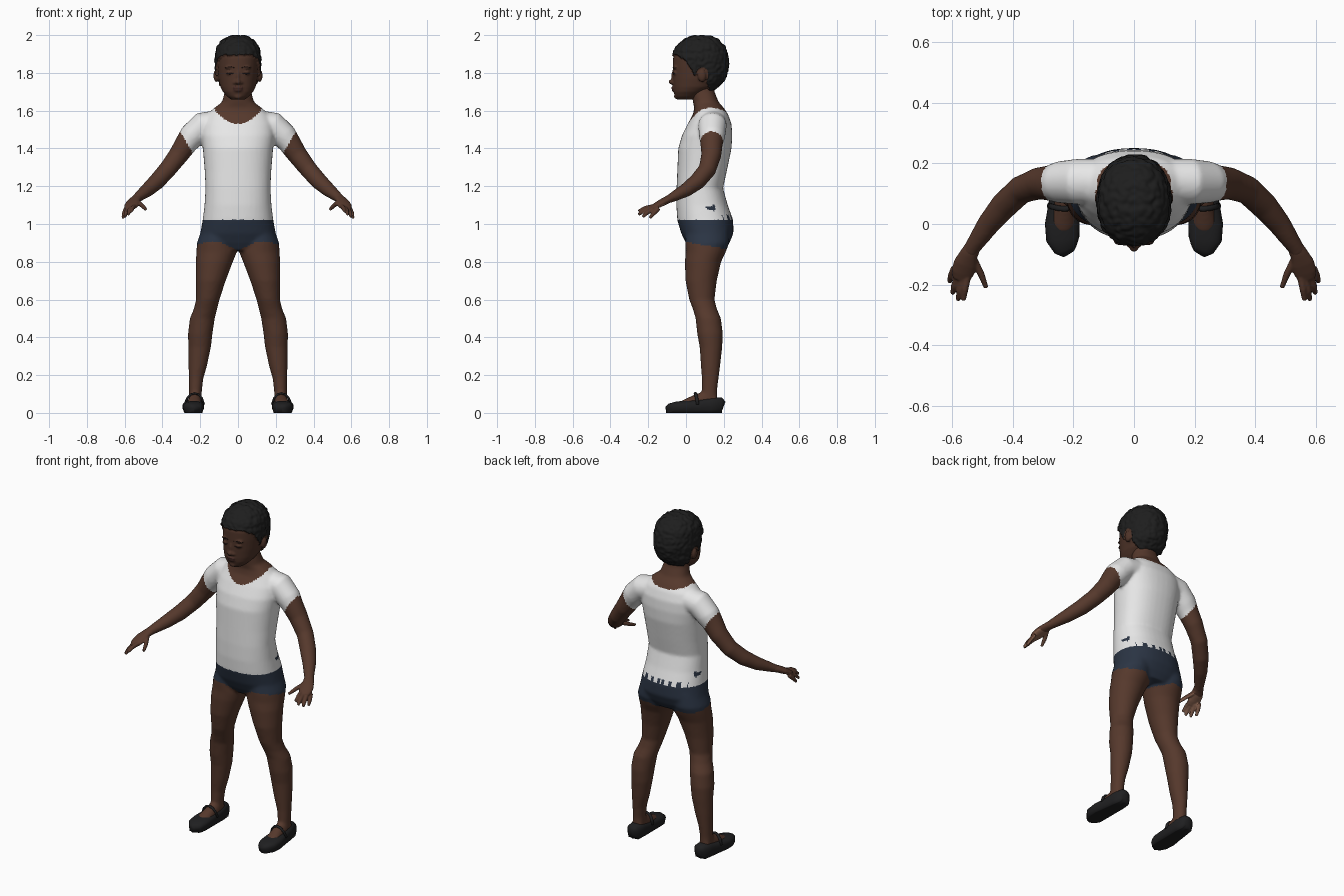
import bpy, bmesh, math
from mathutils import Vector, noise

if "Cube" in bpy.data.objects:
    bpy.data.objects.remove(bpy.data.objects["Cube"])


def material(name, r, g, b):
    m = bpy.data.materials.new(name)
    m.diffuse_color = (r, g, b, 1)
    m.use_nodes = True
    m.node_tree.nodes["Principled BSDF"].inputs["Base Color"].default_value = m.diffuse_color
    return m


SKIN = material("brown skin", .092, .040, .025)
FACE = material("face skin", .075, .033, .021)
PALM = material("palm skin", .25, .125, .08)
SHIRT = material("white cotton", .80, .80, .80)
NAVY = material("navy cloth", .024, .035, .058)
HAIR = material("black hair", .013, .013, .013)
SHOE = material("black leather", .014, .014, .015)
DARK = material("dark brown", .022, .011, .009)
LIPS = material("lip brown", .062, .025, .019)


def loft(bm, rows, flat=False, n=28, p=2.0, mirror=1):
    """Closed elliptical tube; rows are (x, y, z, side radius, other radius)."""
    pts = [Vector((r[0] * mirror, r[1], r[2])) for r in rows]
    rings = []
    for i, r in enumerate(rows):
        t = (pts[min(i + 1, len(pts) - 1)] - pts[max(i - 1, 0)]).normalized()
        if flat:
            a, b = Vector((1, 0, 0)), Vector((0, 1, 0))
        else:
            a = t.cross(Vector((0, 0, 1))).normalized()
            b = a.cross(t)
        ring = []
        for k in range(n):
            c, s = math.cos(2 * math.pi * k / n), math.sin(2 * math.pi * k / n)
            c = math.copysign(abs(c) ** (2 / p), c)
            s = math.copysign(abs(s) ** (2 / p), s)
            ring.append(bm.verts.new(pts[i] + a * c * r[3] + b * s * r[4]))
        rings.append(ring)
    faces = [bm.faces.new(rings[0]), bm.faces.new(rings[-1])]
    for q, w in zip(rings, rings[1:]):
        faces += [bm.faces.new((q[k], q[(k + 1) % n], w[(k + 1) % n], w[k])) for k in range(n)]
    bmesh.ops.recalc_face_normals(bm, faces=faces)


def ball(bm, c, r):
    vs = bmesh.ops.create_uvsphere(bm, u_segments=20, v_segments=12, radius=1)["verts"]
    for v in vs:
        v.co = Vector((v.co.x * r[0] + c[0], v.co.y * r[1] + c[1], v.co.z * r[2] + c[2]))


def finish(name, bm, mats, voxel=0, smooth=0):
    """Turn a bmesh into an object, optionally fusing its parts into one skin."""
    me = bpy.data.meshes.new(name)
    bm.to_mesh(me)
    bm.free()
    ob = bpy.data.objects.new(name, me)
    bpy.context.collection.objects.link(ob)
    if voxel:
        m = ob.modifiers.new("fuse", 'REMESH')
        m.mode, m.voxel_size = 'VOXEL', voxel
        s = ob.modifiers.new("soften", 'SMOOTH')
        s.factor, s.iterations = .5, smooth
        dg = bpy.context.evaluated_depsgraph_get()
        me = bpy.data.meshes.new_from_object(ob.evaluated_get(dg))
        ob.modifiers.clear()
        ob.data = me
    for m in mats:
        me.materials.append(m)
    for f in me.polygons:
        f.use_smooth = True
    return ob


def paint(ob, rule):
    for f in ob.data.polygons:
        f.material_index = rule(f.center, f.normal)


def split(ob, names):
    """Separate an object by material and name the pieces."""
    bpy.ops.object.select_all(action='DESELECT')
    bpy.context.view_layer.objects.active = ob
    ob.select_set(True)
    bpy.ops.object.mode_set(mode='EDIT')
    bpy.ops.mesh.select_all(action='SELECT')
    bpy.ops.mesh.separate(type='MATERIAL')
    bpy.ops.object.mode_set(mode='OBJECT')
    for o in bpy.context.selected_objects:
        o.name = names[o.data.polygons[0].material_index]


# Torso and neck: (z, y centre, x radius, y radius)
bm = bmesh.new()
torso = [(.86, .115, .13, .09), (.90, .115, .195, .115), (.95, .113, .20, .138),
         (1.02, .102, .187, .148), (1.10, .085, .177, .136), (1.19, .073, .172, .123),
         (1.28, .085, .176, .131), (1.40, .10, .186, .141), (1.47, .112, .195, .133),
         (1.53, .125, .19, .116), (1.58, .13, .165, .093), (1.615, .122, .125, .078),
         (1.645, .105, .085, .068), (1.70, .09, .07, .061), (1.76, .085, .065, .06)]
loft(bm, [(0, y, z, a, b) for z, y, a, b in torso], True, 40, 2.3)

# Legs: (z, x centre, y centre, x radius, y radius); arms along a bent path
leg = [(.98, .10, .115, .09, .115), (.90, .115, .113, .102, .116), (.85, .114, .104, .107, .106),
       (.80, .125, .09, .098, .096), (.70, .144, .08, .079, .083), (.60, .16, .084, .062, .067),
       (.55, .172, .10, .062, .064), (.50, .189, .118, .066, .067), (.42, .20, .127, .065, .068),
       (.35, .203, .132, .060, .060), (.25, .213, .130, .049, .051), (.18, .222, .128, .038, .044),
       (.12, .225, .124, .034, .041), (.05, .226, .124, .034, .041)]
arm = [(.09, .14, 1.535, .075, .07), (.19, .14, 1.52, .075, .072), (.245, .138, 1.465, .069, .068),
       (.275, .135, 1.425, .059, .060), (.315, .134, 1.365, .053, .053), (.375, .112, 1.287, .047, .047),
       (.43, .06, 1.225, .045, .044), (.48, 0, 1.18, .038, .037), (.535, -.08, 1.137, .027, .024),
       (.545, -.10, 1.128, .027, .020)]
foot = [(.226, .16, .06, .03, .04), (.226, .10, .065, .036, .05), (.229, .05, .052, .037, .044),
        (.233, .0, .04, .042, .033), (.233, -.025, .035, .03, .026)]
for s in (1, -1):
    loft(bm, [(x, y, z, a, b) for z, x, y, a, b in leg], True, 28, 2, s)
    loft(bm, arm, mirror=s)
    loft(bm, foot, mirror=s)
body = finish("body", bm, [SKIN, SHIRT, NAVY], .009, 4)


def clothes(c, n):
    x, y, z = abs(c.x), c.y, c.z
    neck = (1.53 + 4.9 * x * x) if y < .11 else (1.59 + 1.6 * x * x)
    hem = .905 - .035 * min(1, max(0, y / .2)) - .04 * max(0, 1 - x / .10)
    waist = 1.023
    if y > .19 and x < .15 and math.sin(x * 130) > .2:
        waist = 1.048
    side_patch = x > .1 and abs(y - .125) < .028 and abs(z - 1.085) < .004 + .3 * max(0, y - .11)
    if x < .23 and hem < z < waist or x < .23 and side_patch:
        return 2
    if waist <= z < neck and (x < .21 or .865 * x - .5 * z < -.48):
        return 1
    return 0


paint(body, clothes)
split(body, ["skin_of_body", "shirt", "shorts"])

# Hands with four fingers and a thumb
fingers = [((.547, -.16, 1.096), (.558, -.215, 1.085), (.563, -.252, 1.068)),
           ((.563, -.17, 1.090), (.575, -.220, 1.072), (.581, -.252, 1.050)),
           ((.580, -.165, 1.085), (.593, -.205, 1.060), (.599, -.230, 1.037)),
           ((.592, -.145, 1.083), (.604, -.172, 1.055), (.609, -.192, 1.031)),
           ((.535, -.105, 1.12), (.505, -.165, 1.095), (.488, -.210, 1.077))]
palm = [(.53, -.072, 1.14, .026, .022), (.545, -.10, 1.128, .030, .020), (.557, -.13, 1.112, .038, .019),
        (.566, -.16, 1.096, .038, .016), (.572, -.183, 1.084, .028, .012)]
for s, side in ((1, "left"), (-1, "right")):
    bm = bmesh.new()
    loft(bm, palm, mirror=s)
    for f in fingers:
        loft(bm, [(*p, r, r) for p, r in zip(f, (.0125, .0115, .008))], n=14, mirror=s)
    hand = finish(side + "_hand", bm, [SKIN, PALM], .0045, 2)
    paint(hand, lambda c, n: int(n.z < -.45 and c.y < -.11))

# Head: (z, y centre, x radius, y radius), with nose, lips, brows and ears fused in
bm = bmesh.new()
skull = [(1.658, .0, .035, .045), (1.675, .005, .058, .063), (1.70, .02, .08, .085),
         (1.725, .042, .093, .110), (1.77, .065, .104, .135), (1.83, .073, .110, .143),
         (1.88, .073, .111, .141), (1.93, .076, .102, .124), (1.965, .08, .077, .09),
         (1.985, .08, .04, .05)]
loft(bm, [(0, y, z, a, b) for z, y, a, b in skull], True, 40, 2.2)
ball(bm, (0, -.076, 1.752), (.015, .017, .013))
ball(bm, (0, -.066, 1.78), (.010, .013, .035))
ball(bm, (0, -.062, 1.722), (.028, .017, .007))
ball(bm, (0, -.060, 1.708), (.025, .017, .008))
ball(bm, (0, -.050, 1.675), (.022, .014, .014))
for s in (1, -1):
    ball(bm, (s * .015, -.067, 1.748), (.011, .013, .009))
    ball(bm, (s * .042, -.055, 1.80), (.020, .014, .013))
    ball(bm, (s * .042, -.056, 1.828), (.028, .013, .008))
    ball(bm, (s * .114, .085, 1.785), (.016, .023, .034))
head = finish("head", bm, [FACE, HAIR, LIPS], .0055, 3)

HAIRLINE = [(-.2, 1.895), (-.04, 1.893), (.0, 1.87), (.03, 1.82), (.045, 1.79),
            (.08, 1.815), (.10, 1.78), (.12, 1.715), (.16, 1.70), (.4, 1.70)]


def head_color(c, n):
    for (y0, z0), (y1, z1) in zip(HAIRLINE, HAIRLINE[1:]):
        if y0 <= c.y < y1:
            line = z0 + (z1 - z0) * (c.y - y0) / (y1 - y0)
    ear = abs(c.x) > .112 and .06 < c.y < .112 and c.z < 1.82
    if c.z > line + .006 * noise.noise(c * 60) and not ear:
        return 1
    return 2 if c.y < -.05 and abs(c.x) < .027 and 1.701 < c.z < 1.729 else 0


paint(head, head_color)
# Raise the hair off the scalp in short uneven tufts
me = head.data
hair = {i for f in me.polygons if f.material_index == 1 for i in f.vertices}
normals = [v.normal.copy() for v in me.vertices]
for i in hair:
    v = me.vertices[i]
    v.co += normals[i] * (.012 + .006 * noise.noise(v.co * 55))
    v.co.z = min(v.co.z, 2.0)

# Closed eyelid lines and eyebrows laid on the face
bpy.context.view_layer.update()
for s, side in ((1, "left"), (-1, "right")):
    for part, z, half, r, bend in (("eyelid", 1.797, .018, .0030, .25), ("eyebrow", 1.829, .024, .0032, -.2)):
        rows = []
        for k in range(7):
            u = (k - 3) / 3
            zz = z + bend * half * (u * u - .5) * .7
            hit, co, _, _ = head.ray_cast(Vector((s * (.043 + u * half), -1, zz)), Vector((0, 1, 0)))
            if hit:
                rows.append((co.x, co.y, co.z, .003, r * (1.1 - abs(u) * .7)))
        bm = bmesh.new()
        loft(bm, rows, n=8)
        finish(side + "_" + part, bm, [DARK])
split(head, ["face", "hair", "lips"])

# Shoes with an instep strap
shoe = [(.225, .20, .036, .02, .025), (.225, .187, .041, .038, .041), (.227, .13, .040, .046, .042),
        (.232, .06, .034, .051, .036), (.237, .0, .032, .057, .033), (.235, -.05, .030, .055, .030),
        (.225, -.082, .026, .040, .024), (.216, -.097, .022, .022, .014)]
strap = [(.181, .062, .045), (.193, .056, .080), (.210, .052, .098), (.229, .050, .104),
         (.249, .052, .098), (.267, .056, .080), (.282, .062, .045)]
for s, side in ((1, "left"), (-1, "right")):
    bm = bmesh.new()
    loft(bm, shoe, n=28, p=2.6, mirror=s)
    for v in bm.verts:
        if v.co.z < .014:
            v.co.z = 0
    finish(side + "_shoe", bm, [SHOE])
    bm = bmesh.new()
    loft(bm, [(*p, .009, .006) for p in strap], n=10, mirror=s)
    finish(side + "_shoe_strap", bm, [SHOE])
